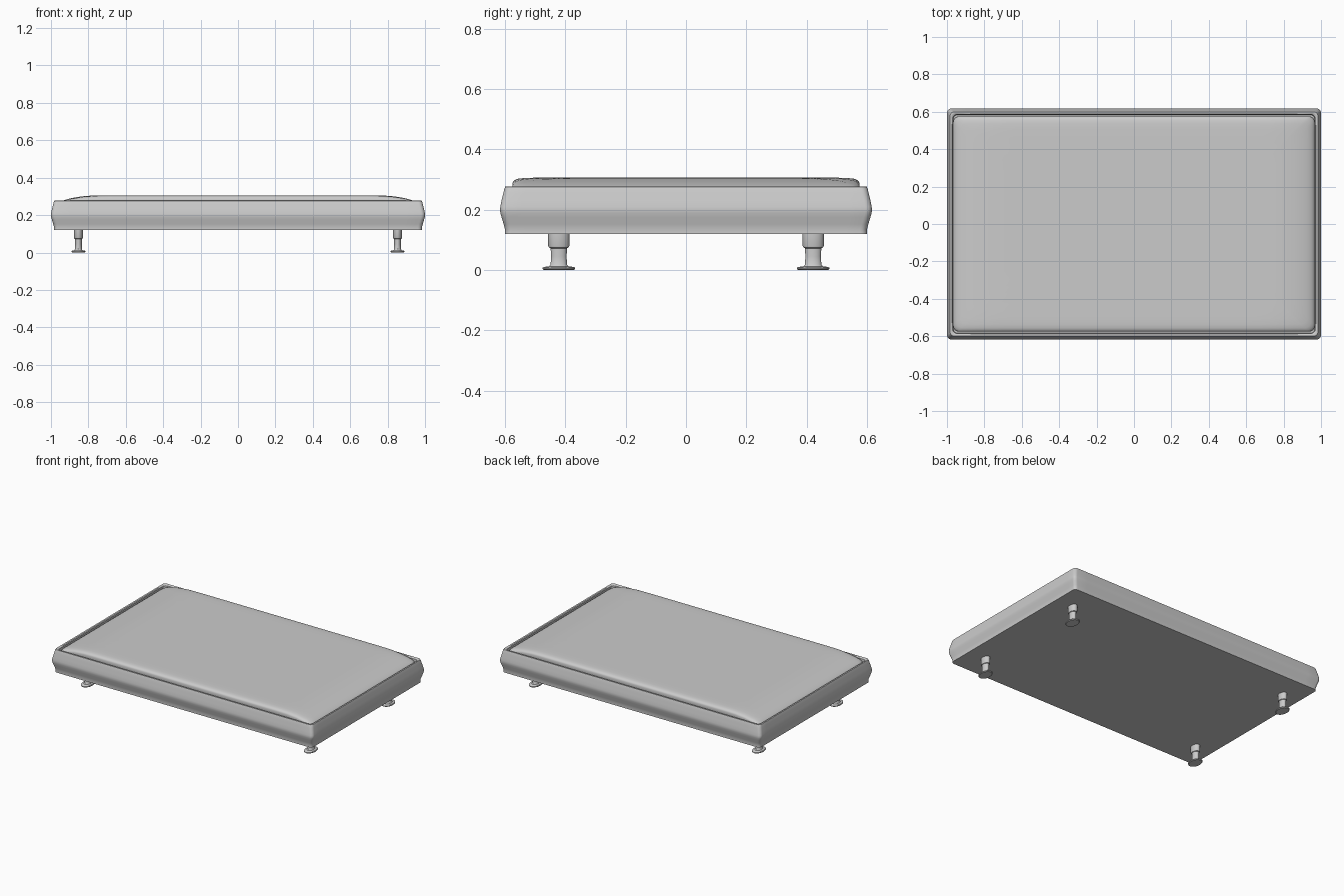
import bpy, bmesh, math

if "Cube" in bpy.data.objects:
    bpy.data.objects.remove(bpy.data.objects["Cube"])


def rounded_ring(hx, hy, r, side=24, corner=5):
    """Points around a rounded rectangle, with subdivided straight sides."""
    pts = []
    centres = [(hx - r, hy - r), (r - hx, hy - r), (r - hx, r - hy), (hx - r, r - hy)]
    for i, (cx, cy) in enumerate(centres):
        for k in range(corner + 1):
            a = math.pi / 2 * (i + k / corner)
            pts.append((cx + r * math.cos(a), cy + r * math.sin(a)))
        a = math.pi / 2 * (i + 1)
        nx, ny = centres[(i + 1) % 4]
        sx, sy = pts[-1]
        ex, ey = nx + r * math.cos(a), ny + r * math.sin(a)
        for k in range(1, side):
            t = k / side
            pts.append((sx + (ex - sx) * t, sy + (ey - sy) * t))
    return pts


def loft(name, rings, angle=35):
    """Skin a stack of closed rings and cap both ends."""
    bm = bmesh.new()
    loops = [[bm.verts.new(p) for p in ring] for ring in rings]
    n = len(loops[0])
    for a, b in zip(loops, loops[1:]):
        for i in range(n):
            j = (i + 1) % n
            bm.faces.new((a[i], a[j], b[j], b[i]))
    bm.faces.new(loops[0][::-1])
    bm.faces.new(loops[-1])
    bmesh.ops.recalc_face_normals(bm, faces=bm.faces)
    me = bpy.data.meshes.new(name)
    bm.to_mesh(me)
    bm.free()
    ob = bpy.data.objects.new(name, me)
    bpy.context.collection.objects.link(ob)
    bpy.ops.object.select_all(action='DESELECT')
    ob.select_set(True)
    bpy.context.view_layer.objects.active = ob
    bpy.ops.object.shade_smooth_by_angle(angle=math.radians(angle))
    return ob


# Frame: bulging sides, thin rim and recessed tray (inset, z)
frame_profile = [(.016, .12), (.0165, .135), (.012, .152), (.005, .175), (.001, .19),
                 (0, .20), (.001, .21), (.005, .23), (.011, .255), (.014, .268),
                 (.017, .276), (.021, .277), (.028, .275), (.032, .27), (.034, .23)]
loft("frame", [[(x, y, z) for x, y in rounded_ring(1 - d, .617 - d, .022)]
               for d, z in frame_profile])


# Cushion: rounded edge, sloping down towards the two short ends
def end_drop(x):
    t = max(0, (abs(x) - .70) / .27)
    return .038 * t ** 2.6


cushion_profile = [(.002, .235), (0, .275), (.0, .288), (.003, .294), (.009, .299),
                   (.02, .303), (.04, .305), (.07, .306), (.11, .306), (.16, .306),
                   (.21, .306), (.27, .306)]
cushion = []
for d, z in cushion_profile:
    pts = rounded_ring(.967 - d, .576 - d, .035)
    cushion.append([(x, y, z - (end_drop(x) if z > .24 else 0)) for x, y in pts])
loft("cushion", cushion)

# Legs: collar, stem and flared foot, oval in plan (radius, z)
leg_profile = [(.050, 0), (.054, .003), (.054, .007), (.050, .010), (.032, .012),
               (.027, .018), (.026, .045), (.027, .072), (.032, .074), (.035, .080),
               (.035, .125)]
for sx, side in ((-1, "left"), (1, "right")):
    for sy, end in ((-1, "front"), (1, "back")):
        rings = [[(sx * .853 + .68 * r * math.cos(k * math.tau / 32),
                   sy * .422 + r * math.sin(k * math.tau / 32), z) for k in range(32)]
                 for r, z in leg_profile]
        loft(f"{end}_{side}_leg", rings)
